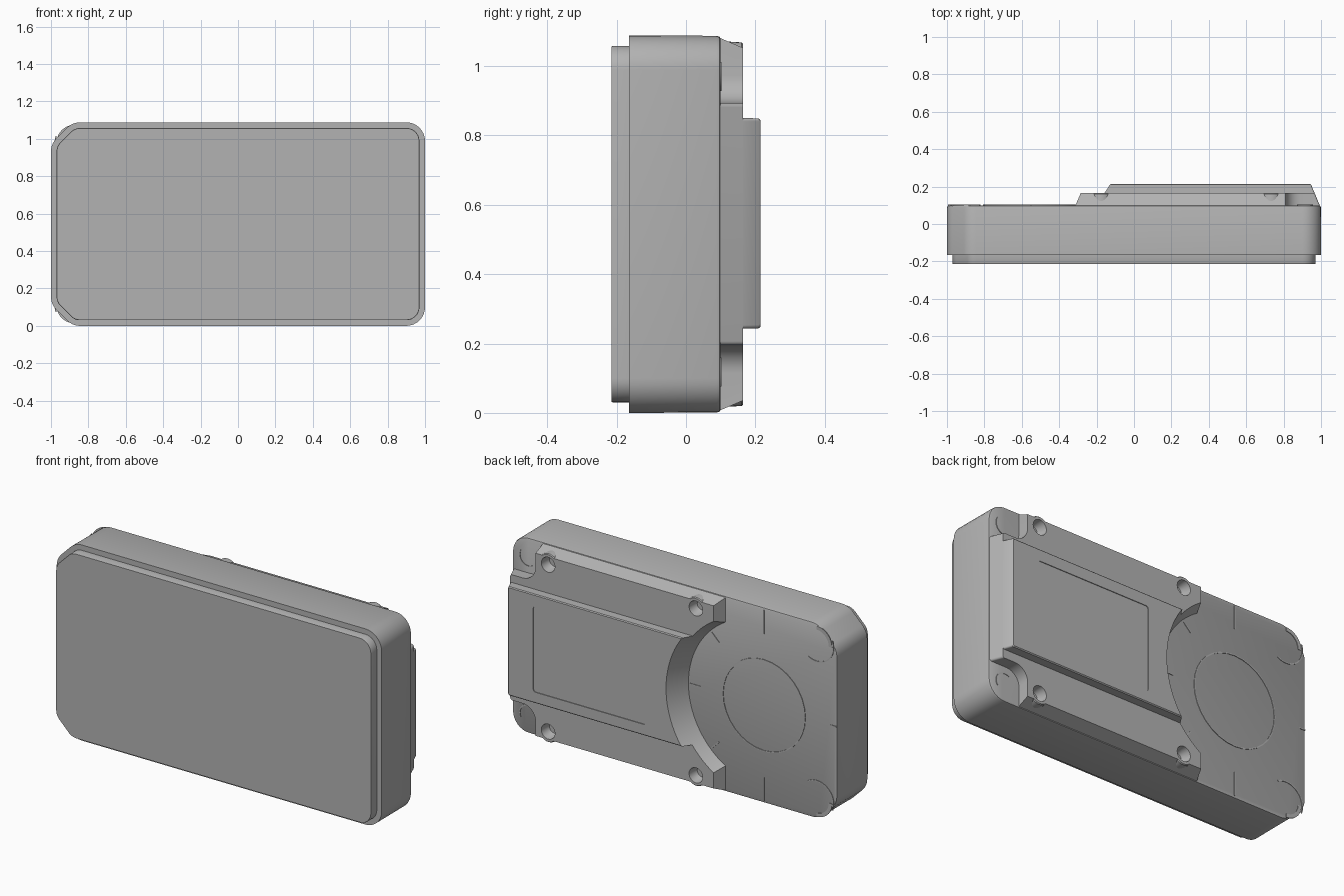
import bpy, bmesh, math
from mathutils import Vector

cube = bpy.data.objects.get("Cube")
if cube:
    bpy.data.objects.remove(cube)

H = 1.088            # overall height
MID = H / 2
DIAL_X = -0.55       # centre of the round recess

grey = bpy.data.materials.new("casing grey")
grey.use_nodes = True
grey.diffuse_color = (0.45, 0.45, 0.45, 1)
grey.node_tree.nodes["Principled BSDF"].inputs["Base Color"].default_value = grey.diffuse_color


def fillet(corners, steps=8):
    """Round each (x, z, radius) corner of a closed outline."""
    out = []
    n = len(corners)
    for i, (x, z, r) in enumerate(corners):
        p = Vector((x, z))
        if r == 0:
            out.append(p)
            continue
        a = (Vector(corners[i - 1][:2]) - p).normalized()
        b = (Vector(corners[(i + 1) % n][:2]) - p).normalized()
        half = a.angle(b) / 2
        centre = p + (a + b).normalized() * (r / math.sin(half))
        start = p + a * (r / math.tan(half)) - centre
        end = p + b * (r / math.tan(half)) - centre
        sweep = start.angle(end)
        for k in range(steps + 1):
            t = k / steps
            out.append(centre + (start * math.sin((1 - t) * sweep)
                                 + end * math.sin(t * sweep)) / math.sin(sweep))
    return out


def loft(name, sections):
    """Solid through matching (y, outline) sections."""
    bm = bmesh.new()
    rings = [[bm.verts.new((p[0], y, p[1])) for p in loop] for y, loop in sections]
    n = len(rings[0])
    for lo, hi in zip(rings, rings[1:]):
        for i in range(n):
            j = (i + 1) % n
            bm.faces.new((lo[i], lo[j], hi[j], hi[i]))
    bm.faces.new(rings[0])
    bm.faces.new(rings[-1][::-1])
    bmesh.ops.recalc_face_normals(bm, faces=bm.faces)
    mesh = bpy.data.meshes.new(name)
    bm.to_mesh(mesh)
    bm.free()
    ob = bpy.data.objects.new(name, mesh)
    bpy.context.collection.objects.link(ob)
    mesh.materials.append(grey)
    return ob


def circle(x, z, r, n=32):
    return [(x + r * math.cos(math.tau * i / n), z + r * math.sin(math.tau * i / n))
            for i in range(n)]


def cut(target, cutter):
    cutter.hide_render = True
    mod = target.modifiers.new("cut", "BOOLEAN")
    mod.operation = "DIFFERENCE"
    mod.object = cutter
    mod.solver = "EXACT"
    bpy.context.view_layer.objects.active = target
    bpy.ops.object.modifier_apply(modifier=mod.name)


def drop(ob):
    bpy.data.objects.remove(ob)


def casing(d):
    """Casing outline inset by d: two chamfered and two rounded corners."""
    c = 0.115 - 0.59 * d
    lo, hi, l, r = d, H - d, d - 1, 1 - d
    q = 0.1 - d
    return fillet([(l + c, lo, q), (r, lo, q), (r, hi, q),
                   (l + c, hi, q), (l, hi - c, q), (l, lo + c, q)])


def step(left, edge, right):
    """Lower back step with a notch at both far corners."""
    n, nz = 0.81, 0.195
    return fillet([(left, edge, 0), (n, edge, 0), (n, nz, 0.08), (right, nz, 0.012),
                   (right, H - nz, 0.012), (n, H - nz, 0.08), (n, H - edge, 0),
                   (left, H - edge, 0)])


def block(left, right, d):
    lo, hi = 0.243 + d, 0.85 - d
    return fillet([(left, lo, 0.01), (right, lo, 0.01), (right, hi, 0.01), (left, hi, 0.01)])


def arc_strip(name, x, z, r, a0, a1, w=0.006, y=0.1):
    """Thin curved line lying on the back face."""
    n = 32
    angles = [math.radians(a0 + (a1 - a0) * i / n) for i in range(n + 1)]
    loop = [(x + (r + w) * math.cos(a), z + (r + w) * math.sin(a)) for a in angles]
    loop += [(x + r * math.cos(a), z + r * math.sin(a)) for a in reversed(angles)]
    return loft(name, [(y - 0.003, loop), (y + 0.003, loop)])


# Main casing and front panel
loft("casing", [(-0.165, casing(0)), (0.088, casing(0.001)), (0.097, casing(0.004)),
                (0.1, casing(0.01))])
loft("front_panel", [(-0.215, casing(0.032)), (-0.211, casing(0.03)), (-0.16, casing(0.03))])

# Stepped back housing
lower = loft("lower_step", [(0.095, step(-0.315, 0.006, 0.995)),
                            (0.165, step(-0.285, 0.036, 0.966))])
upper = loft("upper_step", [(0.16, block(-0.3, 0.968, 0)), (0.21, block(-0.3, 0.947, 0.001)),
                            (0.215, block(-0.3, 0.942, 0.006))])

# Tapered round recess cut through both steps
dial = loft("dial_cutter", [(0.05, circle(DIAL_X, MID, 0.44, 96)),
                            (0.25, circle(DIAL_X, MID, 0.54, 96))])
cut(lower, dial)
cut(upper, dial)
drop(dial)

# Sunken label area
label_loop = fillet([(0.09, 0.306, 0.015), (0.79, 0.306, 0.015),
                     (0.79, 0.782, 0.015), (0.09, 0.782, 0.015)])
label = loft("label_cutter", [(0.211, label_loop), (0.25, label_loop)])
cut(upper, label)
drop(label)

# Screw bosses with countersunk holes
for x in (-0.176, 0.733):
    for z in (0.08, H - 0.08):
        boss = loft("screw_boss", [(0.095, circle(x, z, 0.064)), (0.16, circle(x, z, 0.06)),
                                   (0.165, circle(x, z, 0.056))])
        hole = loft("hole_cutter", [(0.11, circle(x, z, 0.03)), (0.135, circle(x, z, 0.038)),
                                    (0.2, circle(x, z, 0.046))])
        cut(lower, hole)
        cut(boss, hole)
        drop(hole)

# Fine lines on the back face: dial ring, corner rings and tick marks
arc_strip("dial_ring", DIAL_X, MID, 0.25, 0, 360)
for s in (-1, 1):
    z = MID + s * 0.435
    arc_strip("corner_ring", -0.875, z, 0.1, -60 * s, -200 * s)
    arc_strip("corner_lip", -0.875, z, 0.075, 90 * s, 180 * s, 0.02)
    arc_strip("notch_ring", 0.9, MID + s * 0.44, 0.05, -120 * s, 30 * s)
for angle, r0, r1 in ((0, 0.39, 0.455), (45, 0.39, 0.455), (-45, 0.39, 0.455),
                      (90, 0.4, 0.53), (-90, 0.4, 0.53), (180, 0.41, 0.445)):
    a = math.radians(angle)
    d, side = Vector((math.cos(a), math.sin(a))), Vector((-math.sin(a), math.cos(a))) * 0.003
    c = Vector((DIAL_X, MID))
    loop = [c + d * r0 - side, c + d * r1 - side, c + d * r1 + side, c + d * r0 + side]
    loft("tick_mark", [(0.097, loop), (0.103, loop)])

# Smooth curved walls, keep the edges crisp
bpy.ops.object.select_all(action="DESELECT")
for ob in bpy.context.collection.objects:
    if ob.type == "MESH":
        ob.select_set(True)
        bpy.context.view_layer.objects.active = ob
bpy.ops.object.shade_smooth_by_angle(angle=math.radians(30))
